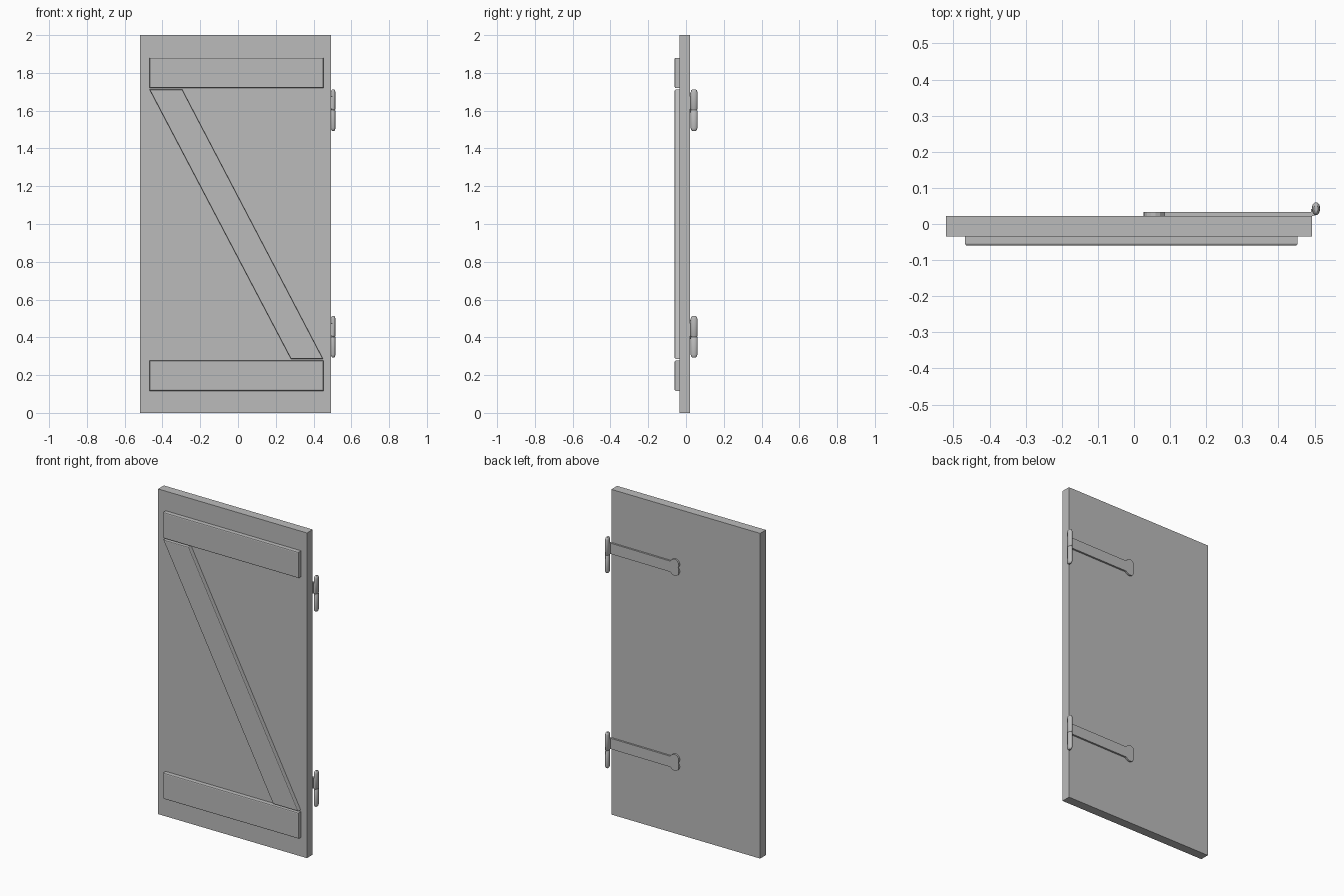
import bpy, bmesh, math

if "Cube" in bpy.data.objects:
    bpy.data.objects.remove(bpy.data.objects["Cube"])

mat = bpy.data.materials.new("plain grey")
mat.diffuse_color = (0.5, 0.5, 0.5, 1)
mat.use_nodes = True
mat.node_tree.nodes["Principled BSDF"].inputs["Base Color"].default_value = mat.diffuse_color


def finish(name, bm, smooth=False):
    bmesh.ops.recalc_face_normals(bm, faces=bm.faces[:])
    me = bpy.data.meshes.new(name)
    bm.to_mesh(me)
    bm.free()
    me.materials.append(mat)
    ob = bpy.data.objects.new(name, me)
    bpy.context.collection.objects.link(ob)
    if smooth:
        bpy.ops.object.select_all(action='DESELECT')
        ob.select_set(True)
        bpy.context.view_layer.objects.active = ob
        bpy.ops.object.shade_smooth_by_angle(angle=math.radians(40))
    return ob


def slab(name, outline, y0, y1, bevel=0.0):
    """Extrude an x/z outline from y0 to y1, optionally bevel the front (y0) rim."""
    bm = bmesh.new()
    front = [bm.verts.new((x, y0, z)) for x, z in outline]
    back = [bm.verts.new((x, y1, z)) for x, z in outline]
    bm.faces.new(front)
    bm.faces.new(back[::-1])
    n = len(outline)
    for i in range(n):
        j = (i + 1) % n
        bm.faces.new((front[i], back[i], back[j], front[j]))
    if bevel:
        rim = [e for e in bm.edges if all(abs(v.co.y - y0) < 1e-6 for v in e.verts)]
        bmesh.ops.bevel(bm, geom=rim, offset=bevel, segments=2, profile=0.5, affect='EDGES')
    return finish(name, bm)


def rect(x0, x1, z0, z1):
    return [(x0, z0), (x1, z0), (x1, z1), (x0, z1)]


def arc(cx, cz, r, a0, a1, n=7):
    return [(cx + r * math.cos(math.radians(a0 + (a1 - a0) * i / n)),
             cz + r * math.sin(math.radians(a0 + (a1 - a0) * i / n))) for i in range(n + 1)]


def knuckle(name, z0, z1, round_low, round_high):
    """Oval barrel half with a domed outer end."""
    prof = [(0, z0)]
    prof += [(0.5, z0), (0.85, z0 + 0.005), (1, z0 + 0.015)] if round_low else [(0.85, z0), (1, z0 + 0.003)]
    prof += [(1, z1 - 0.015), (0.85, z1 - 0.005), (0.5, z1)] if round_high else [(1, z1 - 0.003), (0.85, z1)]
    prof += [(0, z1)]
    bm = bmesh.new()
    vs = [bm.verts.new((r, 0, z)) for r, z in prof]
    es = [bm.edges.new(p) for p in zip(vs, vs[1:])]
    bmesh.ops.spin(bm, geom=vs + es, cent=(0, 0, 0), axis=(0, 0, 1),
                   angle=2 * math.pi, steps=20, use_duplicate=False)
    bmesh.ops.remove_doubles(bm, verts=bm.verts[:], dist=1e-5)
    for v in bm.verts:
        v.co.x = 0.504 + v.co.x * 0.0115
        v.co.y = 0.0425 + v.co.y * 0.0178
    finish(name, bm, True)


# Door leaf
slab("door_panel", rect(-0.52, 0.493, 0, 2), -0.034, 0.022)

# Front rails and diagonal brace
slab("upper_rail", rect(-0.468, 0.453, 1.72, 1.88), -0.06, -0.034, 0.006)
slab("lower_rail", rect(-0.468, 0.453, 0.117, 0.277), -0.06, -0.034, 0.006)
slab("diagonal_brace", [(-0.468, 1.711), (0.28, 0.286), (0.45, 0.286), (-0.295, 1.711)],
     -0.06, -0.034, 0.005)

# Hinges: strap with two-lobed tip, leaf tab and two-part barrel
for name, zc in (("upper", 1.6), ("lower", 0.4)):
    c = zc + 0.041
    strap = [(0.497, c - 0.033), (0.497, c + 0.033), (0.085, c + 0.031)]
    strap += arc(0.055, c + 0.022, 0.029, 55, 235)
    strap += arc(0.055, c - 0.022, 0.029, 125, 305)
    strap += [(0.085, c - 0.035)]
    slab(name + "_hinge_strap", strap, 0.0215, 0.033)
    slab(name + "_hinge_tab", rect(0.49, 0.503, c - 0.033, c + 0.033), 0.024, 0.042)
    knuckle(name + "_hinge_barrel_bottom", zc - 0.107, zc + 0.003, True, False)
    knuckle(name + "_hinge_barrel_top", zc + 0.003, zc + 0.113, False, True)
